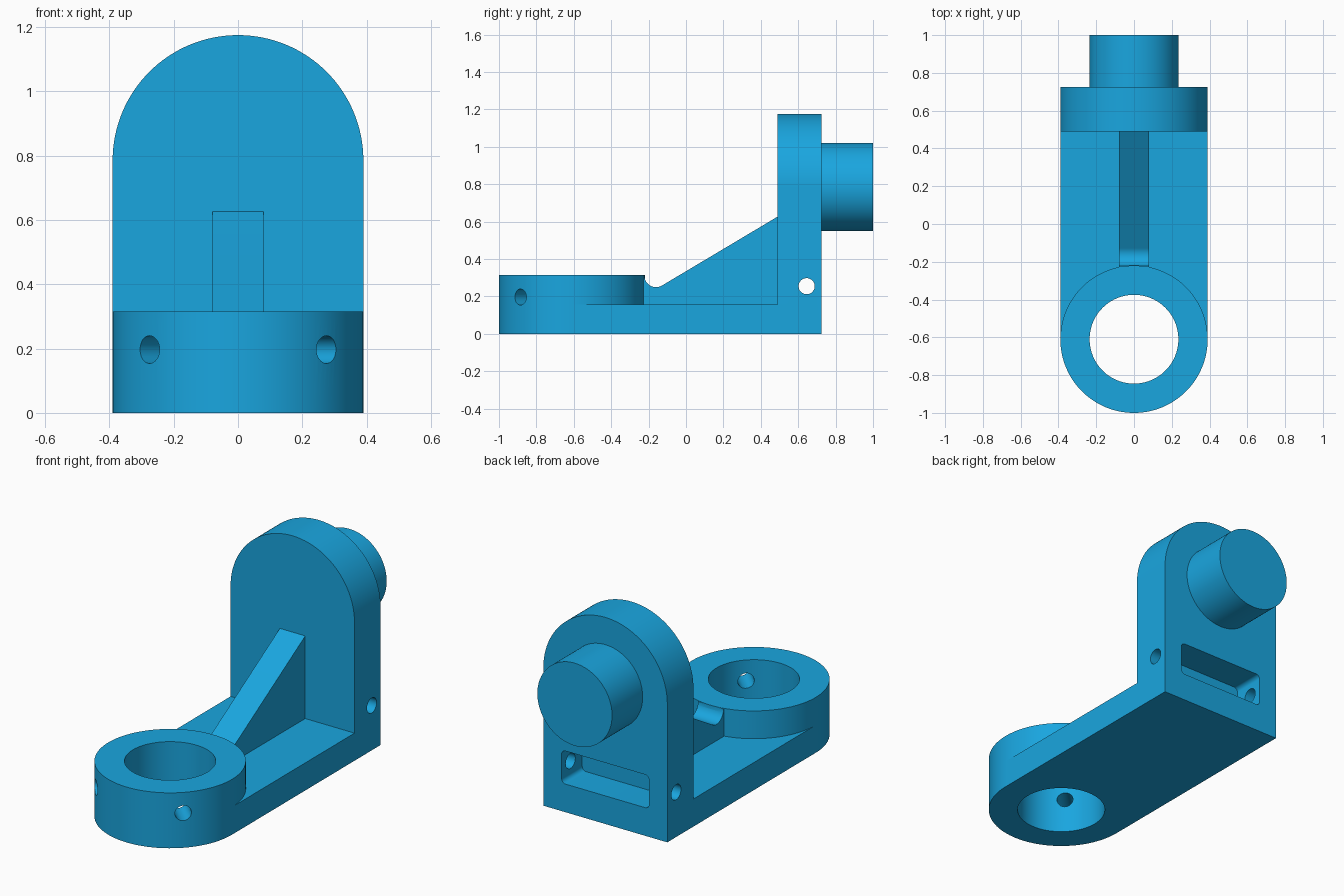
import bpy, bmesh
from math import sin, cos, radians
from mathutils import Vector

if "Cube" in bpy.data.objects:
    bpy.data.objects.remove(bpy.data.objects["Cube"])

W, T, BORE = 0.39, 0.157, 0.235      # half width, slab thickness, bore/peg radius
RING_Y, RING_H = -0.61, 0.315
WALL_F, WALL_B, PEG_Z = 0.49, 0.725, 0.785


def finish(name, bm):
    bmesh.ops.recalc_face_normals(bm, faces=bm.faces)
    me = bpy.data.meshes.new(name)
    bm.to_mesh(me)
    bm.free()
    ob = bpy.data.objects.new(name, me)
    bpy.context.collection.objects.link(ob)
    return ob


def prism(name, pts, place, a, b):
    """Extrude a 2D profile; place(u, v, d) gives the 3D point at depth d."""
    bm = bmesh.new()
    face = bm.faces.new([bm.verts.new(place(u, v, a)) for u, v in pts])
    out = bmesh.ops.extrude_face_region(bm, geom=[face])
    shift = Vector(place(0, 0, b)) - Vector(place(0, 0, a))
    bmesh.ops.translate(bm, vec=shift, verts=[v for v in out["geom"] if isinstance(v, bmesh.types.BMVert)])
    return finish(name, bm)


def rod(name, r, p, q, n=96):
    """Cylinder from point p to point q."""
    p, q = Vector(p), Vector(q)
    bm = bmesh.new()
    bmesh.ops.create_cone(bm, cap_ends=True, segments=n, radius1=r, radius2=r, depth=(q - p).length)
    ob = finish(name, bm)
    rot = (q - p).to_track_quat('Z', 'Y').to_matrix().to_4x4()
    rot.translation = (p + q) / 2
    ob.data.transform(rot)
    return ob


def arc(cx, cy, r, a0, a1, n):
    return [(cx + r * cos(radians(a0 + (a1 - a0) * i / n)),
             cy + r * sin(radians(a0 + (a1 - a0) * i / n))) for i in range(n + 1)]


def combine(target, other, op):
    mod = target.modifiers.new(op, 'BOOLEAN')
    mod.operation, mod.solver, mod.object = op, 'EXACT', other
    bpy.context.view_layer.objects.active = target
    bpy.ops.object.modifier_apply(modifier=mod.name)
    bpy.data.objects.remove(other)


along_x = lambda u, v, d: (d, u, v)
along_y = lambda u, v, d: (u, d, v)
along_z = lambda u, v, d: (u, v, d)

# Arched upright wall
bracket = prism("bracket", [(-W, 0), (W, 0)] + arc(0, PEG_Z, W, 0, 180, 64), along_y, WALL_F, WALL_B)

# Base slab, ring, rear peg and sloping rib
slab = prism("base_slab", [(-W, RING_Y), (W, RING_Y), (W, 0.6), (-W, 0.6)], along_z, 0, T)
ring = rod("ring", W, (0, RING_Y, 0), (0, RING_Y, RING_H), 128)
peg = rod("peg", BORE, (0, 0.6, PEG_Z), (0, 1, PEG_Z))
rib_profile = ([(-0.3, 0.1), (0.55, 0.1), (0.55, 0.663), (0.49, 0.627)]
               + arc(-0.16, 0.313, 0.063, -59, -180, 20) + [(-0.3, 0.313)])
rib = prism("rib", rib_profile, along_x, -0.08, 0.08)
for part in (slab, ring, peg, rib):
    combine(bracket, part, 'UNION')

# Bore, rounded rear pocket, cross hole and two angled screw holes
cutters = [rod("bore_cutter", BORE, (0, RING_Y, -0.1), (0, RING_Y, 0.5))]
c, px, z0, z1 = 0.025, 0.275, 0.16, 0.348
pocket = (arc(px - c, z0 + c, c, -90, 0, 8) + arc(px - c, z1 - c, c, 0, 90, 8)
          + arc(c - px, z1 - c, c, 90, 180, 8) + arc(c - px, z0 + c, c, 180, 270, 8))
cutters.append(prism("pocket_cutter", pocket, along_y, 0.54, 0.8))
cutters.append(rod("cross_hole_cutter", 0.043, (-0.5, 0.645, 0.255), (0.5, 0.645, 0.255), 40))
for s in (-1, 1):
    cutters.append(rod("screw_hole_cutter", 0.043, (s * 0.1, RING_Y - 0.1, 0.197),
                       (s * 0.4, RING_Y - 0.4, 0.197), 40))
for cutter in cutters:
    combine(bracket, cutter, 'DIFFERENCE')

# Blue finish and smooth curved faces
mat = bpy.data.materials.new("blue")
mat.diffuse_color = (0.01, 0.38, 0.74, 1)
mat.use_nodes = True
mat.node_tree.nodes["Principled BSDF"].inputs["Base Color"].default_value = mat.diffuse_color
bracket.data.materials.clear()
bracket.data.materials.append(mat)
bracket.select_set(True)
bpy.context.view_layer.objects.active = bracket
bpy.ops.object.shade_smooth_by_angle(angle=radians(25))
